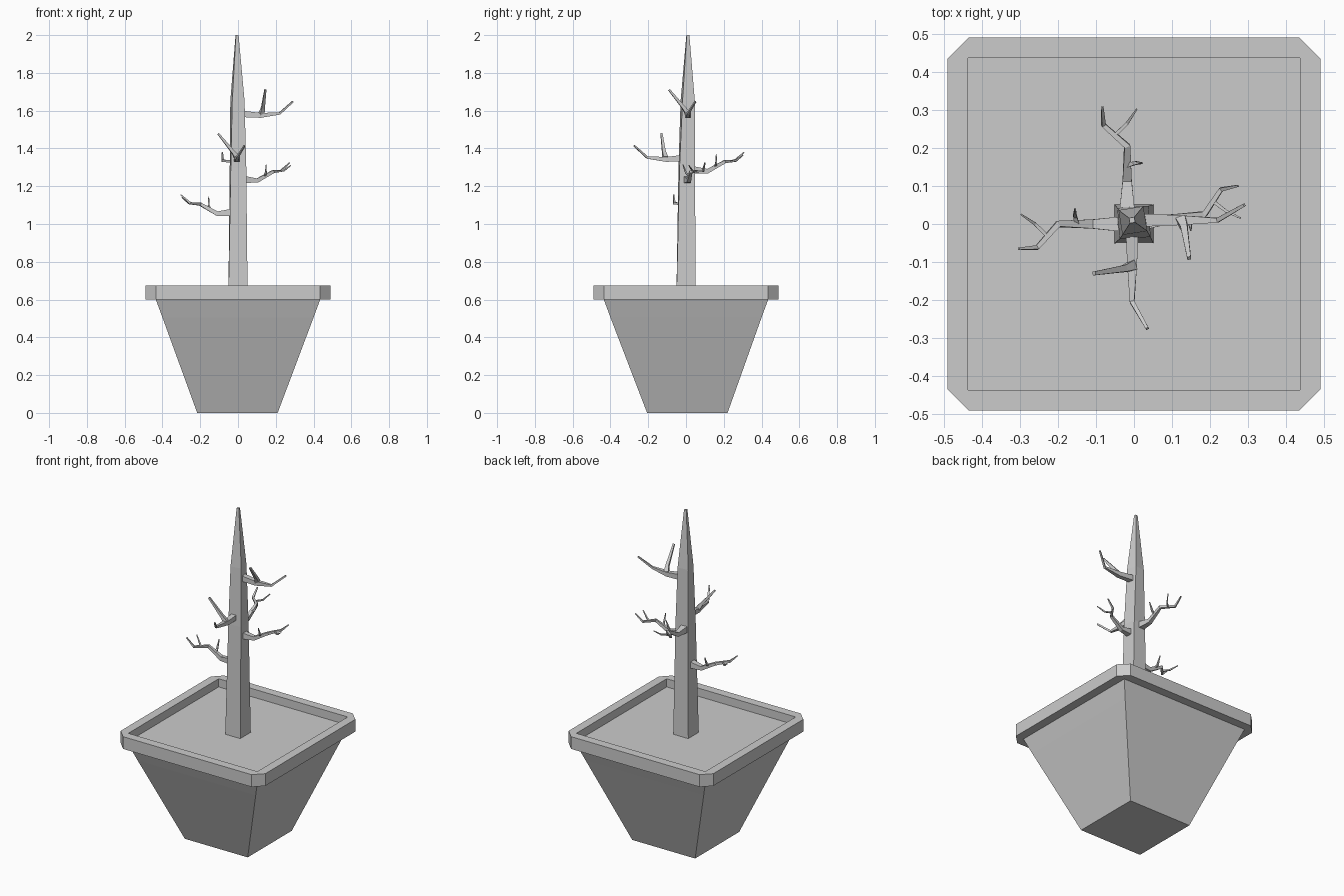
import bpy, bmesh, math
from mathutils import Vector, Matrix

cube = bpy.data.objects.get("Cube")
if cube:
    bpy.data.objects.remove(cube, do_unlink=True)

grey = bpy.data.materials.new("plain grey")
grey.use_nodes = True
COLOUR = (0.6, 0.6, 0.6, 1)
grey.diffuse_color = COLOUR
grey.node_tree.nodes["Principled BSDF"].inputs["Base Color"].default_value = COLOUR


def finish(name, bm, matrix=None):
    bmesh.ops.recalc_face_normals(bm, faces=bm.faces)
    mesh = bpy.data.meshes.new(name)
    bm.to_mesh(mesh)
    bm.free()
    mesh.materials.append(grey)
    obj = bpy.data.objects.new(name, mesh)
    if matrix:
        obj.matrix_world = matrix
    bpy.context.scene.collection.objects.link(obj)
    return obj


def loft(bm, rings, close=False):
    """Join rings of points with quads, capped unless the loft closes on itself."""
    loops = [[bm.verts.new(p) for p in ring] for ring in rings]
    pairs = list(zip(loops, loops[1:])) + ([(loops[-1], loops[0])] if close else [])
    for a, b in pairs:
        for i in range(len(a)):
            j = (i + 1) % len(a)
            bm.faces.new((a[i], a[j], b[j], b[i]))
    if not close:
        bm.faces.new(loops[0][::-1])
        bm.faces.new(loops[-1])


def square(half, z, x=0, y=0, turn=0):
    spin = Matrix.Rotation(math.radians(turn), 3, 'Z')
    return [spin @ Vector((sx * half, sy * half, 0)) + Vector((x, y, z))
            for sx, sy in ((-1, -1), (1, -1), (1, 1), (-1, 1))]


def octagon(half, cut, z):
    """Square outline with cut corners, listed counter-clockwise."""
    points = []
    for k in range(4):
        spin = Matrix.Rotation(k * math.pi / 2, 3, 'Z')
        points += [spin @ Vector((half - cut, -half, z)),
                   spin @ Vector((half, cut - half, z))]
    return points


def twig(bm, path):
    """Four-sided limb through (out, side, up, half thickness) points."""
    centres = [Vector(p[:3]) for p in path]
    rings = []
    for i, (c, p) in enumerate(zip(centres, path)):
        along = (centres[min(i + 1, len(path) - 1)] - centres[max(i - 1, 0)]).normalized()
        ref = Vector((0, 0, 1)) if abs(along.z) < 0.85 else Vector((1, 0, 0))
        side = along.cross(ref).normalized()
        up = side.cross(along)
        rings.append([c + p[3] * (a * side + b * up)
                      for a, b in ((-1, -1), (1, -1), (1, 1), (-1, 1))])
    loft(bm, rings)


# Tapered pot body
bm = bmesh.new()
loft(bm, [square(0.213, 0, -0.003, 0.007), square(0.4, 0.505), square(0.437, 0.605)])
finish("pot_body", bm)

# Rim with cut corners and a square opening
bm = bmesh.new()
loft(bm, [octagon(0.437, 0.0001, 0.6), octagon(0.49, 0.055, 0.6),
          octagon(0.49, 0.055, 0.675), octagon(0.437, 0.0001, 0.675)], close=True)
bmesh.ops.remove_doubles(bm, verts=bm.verts, dist=0.001)
finish("pot_rim", bm)

# Soil surface
bm = bmesh.new()
loft(bm, [square(0.437, 0.602), square(0.437, 0.625)])
finish("soil", bm)

# Trunk, slightly twisted towards the tip
bm = bmesh.new()
loft(bm, [square(0.051, 0.61), square(0.041, 1.3, 0, 0.004, 4),
          square(0.033, 1.65, -0.003, 0.009, 9), square(0.007, 2.0, -0.005, 0.01, 9)])
finish("trunk", bm)

# Limbs: each kind is a main stem followed by its side twigs
FORKED = [
    [(0.02, 0, 0, .017), (0.12, 0, -.008, .013), (0.22, 0, .002, .006), (0.29, .04, .065, .004)],
    [(0.125, 0, 0, .013), (0.132, -.02, .03, .009), (0.145, -.1, .128, .005)],
]
TWIGGY = [
    [(0.02, 0, .002, .021), (0.11, 0, -.005, .012), (0.2, 0, .045, .008),
     (0.255, .062, .05, .006), (0.303, .065, .095, .003)],
    [(0.15, 0, .02, .006), (0.155, -.02, .035, .005), (0.155, -.04, .085, .002)],
    [(0.225, .035, .045, .005), (0.26, 0, .05, .004), (0.297, -.025, .08, .002)],
]


def limb(name, kind, heading, base, scale=1.0):
    bm = bmesh.new()
    for path in kind:
        twig(bm, path)
    finish(name, bm, Matrix.Translation(base)
           @ Matrix.Rotation(math.radians(heading), 4, 'Z') @ Matrix.Scale(scale, 4))


limb("upper_left_branch", FORKED, 0, (0, 0.01, 1.583))
limb("front_branch", FORKED, -90, (-0.005, 0.015, 1.35))
limb("lower_left_branch", TWIGGY, 8, (0, 0, 1.235), 0.94)
limb("back_branch", TWIGGY, 90, (-0.018, 0.005, 1.285))
limb("right_branch", TWIGGY, 180, (0, 0, 1.06))
